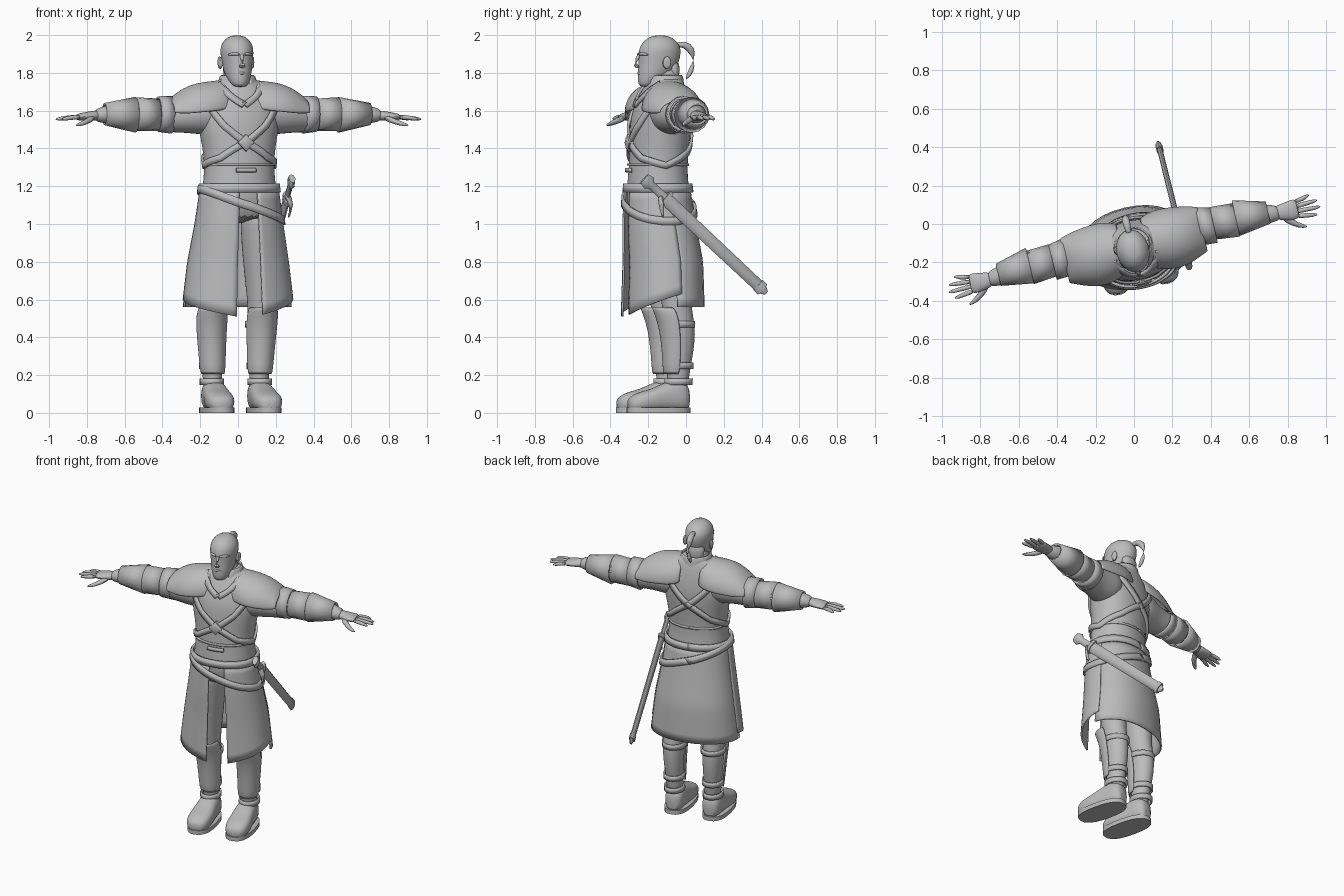
import bpy, bmesh
from math import sin, cos, radians, pi
from mathutils import Vector, Matrix

cube = bpy.data.objects.get("Cube")
if cube:
    bpy.data.objects.remove(cube)

clay = bpy.data.materials.new("grey_clay")
clay.use_nodes = True
GREY = (0.5, 0.5, 0.5, 1)
clay.diffuse_color = GREY
clay.node_tree.nodes["Principled BSDF"].inputs["Base Color"].default_value = GREY

# The figure stands turned a little about z
PLACE = Matrix.Translation((0, -.12, 0)) @ Matrix.Rotation(radians(13), 4, 'Z')
UNPLACE = PLACE.inverted()


def grid(name, rows, closed=True, caps=True, thick=0, sub=0):
    """Skin rows of points; thick turns an open sheet into a shell."""
    bm = bmesh.new()
    vs = [[bm.verts.new(p) for p in row] for row in rows]
    n = len(vs[0])
    for a, b in zip(vs, vs[1:]):
        for i in range(n if closed else n - 1):
            j = (i + 1) % n
            bm.faces.new((a[i], a[j], b[j], b[i]))
    if closed and caps:
        bm.faces.new(vs[0])
        bm.faces.new(vs[-1])
    bmesh.ops.recalc_face_normals(bm, faces=bm.faces)
    me = bpy.data.meshes.new(name)
    bm.to_mesh(me)
    bm.free()
    me.transform(PLACE)
    me.materials.append(clay)
    ob = bpy.data.objects.new(name, me)
    bpy.context.collection.objects.link(ob)
    if thick:
        mod = ob.modifiers.new("shell", 'SOLIDIFY')
        mod.thickness, mod.offset = thick, 0
    if sub:
        ob.modifiers.new("smooth", 'SUBSURF').levels = sub
        ob.modifiers["smooth"].render_levels = sub
    bpy.ops.object.select_all(action='DESELECT')
    ob.select_set(True)
    bpy.context.view_layer.objects.active = ob
    bpy.ops.object.shade_smooth_by_angle(angle=radians(45))
    return ob


def sq(v, p):
    return abs(v) ** p * (1 if v > 0 else -1)


def tube(name, rings, axis, side=1, arc=None, n=16, p=1.0, **kw):
    """Loft ellipses (t, u, v, ru, rv) along an axis; arc keeps part of the turn."""
    a0, a1 = arc or (0, 360)
    rows = []
    for t, u, v, ru, rv in rings:
        row = []
        for i in range(n + 1 if arc else n):
            a = radians(a0 + (a1 - a0) * i / n)
            q, r = u + ru * sq(cos(a), p), v + rv * sq(sin(a), p)
            x, y, z = {'x': (t, q, r), 'y': (q, t, r), 'z': (q, r, t)}[axis]
            row.append((x * side, y, z))
        rows.append(row)
    return grid(name, rows, closed=not arc, **kw)


def rod(name, pts, radii, side=1, n=10, **kw):
    """Loft along a free path; radii are (sideways, upwards)."""
    pts = [Vector(q) for q in pts]
    rows = []
    for i, c in enumerate(pts):
        d = (pts[min(i + 1, len(pts) - 1)] - pts[max(i - 1, 0)]).normalized()
        e = d.cross(Vector((0, 0, 1))).normalized()
        f = e.cross(d)
        row = [c + e * radii[i][0] * cos(k * 2 * pi / n) + f * radii[i][1] * sin(k * 2 * pi / n) for k in range(n)]
        rows.append([(q.x * side, q.y, q.z) for q in row])
    return grid(name, rows, **kw)


# Body outline: height, half width, half depth, depth centre
BODY = [(.5, .29, .2, 0), (.8, .255, .195, 0), (1, .222, .18, -.02), (1.18, .198, .162, -.03),
        (1.3, .182, .15, -.03), (1.42, .196, .155, -.02), (1.52, .218, .158, -.015),
        (1.6, .222, .15, -.01), (1.68, .19, .125, 0), (1.74, .13, .1, .01), (1.79, .075, .075, .015)]


def surf(deg, z, off=0):
    """Point on the body; 0 degrees is the front, positive to the left."""
    for lo, hi in zip(BODY, BODY[1:]):
        if z <= hi[0]:
            break
    t = (z - lo[0]) / (hi[0] - lo[0])
    rx, ry, cy = [lo[k] + (hi[k] - lo[k]) * t for k in (1, 2, 3)]
    a = radians(deg)
    return ((rx + off) * sq(sin(a), .92), cy - (ry + off) * sq(cos(a), .92), z)


def strap(name, keys, width, off=.008, steps=10):
    """Flat band wrapped on the body through (angle, height) keys."""
    path = []
    for a, b in zip(keys, keys[1:]):
        path += [Vector(a).lerp(Vector(b), k / steps) for k in range(steps)]
    path.append(Vector(keys[-1]))
    rows = []
    for i, q in enumerate(path):
        d = path[min(i + 1, len(path) - 1)] - path[max(i - 1, 0)]
        d = Vector((radians(d.x) * .18, d.y)).normalized() * width / 2
        da = d.y / radians(.18 * 1)
        rows.append([surf(q.x - da, q.y + d.x, off), surf(q.x + da, q.y - d.x, off)])
    return grid(name, rows, closed=False, thick=.014)


# Torso
heights = [z for z, *_ in BODY if z > .9]
grid("torso", [[surf(k * 11.25, z) for k in range(32)] for z in heights], sub=1)


# Skirt panels, parted at the front and both sides
def panel(name, a0, a1, hem0, hem1, off=.008):
    rows = []
    for i in range(13):
        row = []
        for k in range(17):
            t = k / 16
            z = 1.18 + (hem0 + (hem1 - hem0) * t - 1.18) * i / 12
            spread = i / 12
            row.append(surf(a0 + (a1 - a0) * t, z, off + .004 * spread))
        rows.append(row)
    grid(name, rows, closed=False, thick=.01)


panel("skirt_front_right", -98, -9, .6, .51)
panel("skirt_front_left", 15, 98, .52, .63)
panel("skirt_back", 92, 268, .56, .56, .003)

# Belts, crossed chest straps and buckles
strap("waist_belt", [(a, 1.19) for a in range(-180, 181, 60)], .045, .014)
strap("slung_belt", [(a, 1.1 - .085 * sin(radians(a))) for a in range(-180, 181, 20)], .042, .018, 3)
strap("waist_hem", [(a, 1.315) for a in range(-180, 181, 60)], .012, .003)
for s, label in ((1, "left"), (-1, "right")):
    strap(label + "_chest_strap", [(s * a, z) for a, z in
          ((55, 1.64), (28, 1.52), (0, 1.43), (-40, 1.35), (-90, 1.31), (-140, 1.38), (-180, 1.48), (-222, 1.64))], .035)
    strap(label + "_lapel", [(s * 60, 1.74), (s * 28, 1.7), (0, 1.63)], .03, .006)
grid("strap_buckle", [[(r * cos(k * pi / 2), y, 1.43 + r * sin(k * pi / 2)) for k in range(4)]
                      for r, y in ((.045, -.17), (.045, -.196), (.028, -.204))])
strap("belly_clasp", [(-14, 1.285), (14, 1.285)], .022, .012)

# Neck, collar and head
tube("neck", [(1.62, 0, .02, .09, .08), (1.74, -.005, .01, .076, .078), (1.84, -.01, .01, .07, .08)], 'z', sub=1)
tube("collar", [(1.66, 0, -.005, .135, .125), (1.73, 0, .005, .1, .1), (1.79, 0, .012, .09, .088)],
     'z', arc=(-65, 245), thick=.014, sub=1)
HX = -.01
tube("head", [(1.725, HX, -.09, .03, .03), (1.74, HX, -.083, .046, .05), (1.77, HX, -.06, .062, .077),
              (1.81, HX, -.035, .075, .1), (1.86, HX, -.022, .081, .11), (1.905, HX, -.018, .088, .116),
              (1.945, HX, -.015, .086, .108), (1.98, HX, -.015, .062, .078), (2.0, HX, -.015, .028, .035)],
     'z', n=20, sub=1)
rod("nose", [(HX, -.126, 1.9), (HX, -.144, 1.868), (HX, -.156, 1.842), (HX, -.128, 1.828)],
    [(.011, .01), (.013, .012), (.02, .014), (.016, .01)], sub=1)
rod("mouth", [(HX - .032, -.118, 1.795), (HX, -.139, 1.801), (HX + .032, -.118, 1.795)],
    [(.006, .005), (.008, .009), (.006, .005)], sub=1)
rod("chin_beard", [(HX, -.105, 1.785), (HX, -.122, 1.763), (HX, -.112, 1.732)],
    [(.028, .012), (.036, .02), (.026, .016)], sub=1)
for s, label in ((1, "left"), (-1, "right")):
    rod(label + "_brow", [(HX + s * .01, -.132, 1.897), (HX + s * .038, -.124, 1.903), (HX + s * .068, -.092, 1.895)],
        [(.007, .008), (.01, .009), (.006, .006)], sub=1)
    tube(label + "_ear", [(s * .075 + HX, -.005, 1.85, .02, .03), (s * .093 + HX, .004, 1.855, .024, .036),
                          (s * .098 + HX, .006, 1.857, .012, .022)], 'x', sub=1)
rod("ponytail", [(HX, .07, 1.945), (HX, .115, 1.955), (HX, .155, 1.925), (HX, .172, 1.87), (HX, .155, 1.81), (HX, .125, 1.765)],
    [(.016, .016), (.018, .018), (.026, .028), (.028, .03), (.02, .02), (.004, .004)], sub=1)
tube("nape_hair", [(1.74, HX, .06, .045, .02), (1.8, HX, .055, .06, .034), (1.87, HX, .045, .068, .045)], 'z', sub=1)

for s, label in ((1, "left_"), (-1, "right_")):
    # Arm, sleeve bands and shoulder cape
    tube(label + "arm", [(.08, 0, 1.59, .12, .12), (.2, 0, 1.585, .115, .115), (.28, 0, 1.58, .1, .098),
                         (.36, .015, 1.57, .088, .088), (.44, .03, 1.575, .076, .078), (.52, .035, 1.585, .074, .078),
                         (.58, .03, 1.585, .078, .08), (.66, .02, 1.582, .064, .06), (.74, .008, 1.578, .045, .042),
                         (.78, .005, 1.575, .04, .032)], 'x', s, sub=1)
    for name, x0, x1, r0, r1 in (("upper_cuff", .355, .43, .094, .088), ("elbow_guard", .43, .55, .08, .083),
                                 ("bracer", .55, .72, .089, .053)):
        tube(label + name, [(x0, .028, 1.578, r0, r0), (x1, .018, 1.582, r1, r1)], 'x', s, caps=False, thick=.012)
    tube(label + "shoulder_cape", [(.06, .01, 1.62, .125, .14), (.14, .005, 1.605, .155, .145), (.22, 0, 1.6, .155, .142),
                                   (.29, .005, 1.59, .14, .125), (.345, .01, 1.59, .12, .085), (.37, .01, 1.59, .112, .06)],
         'x', s, arc=(-3, 183), thick=.014, sub=1)

    # Hand
    tube(label + "palm", [(.75, .005, 1.575, .036, .03), (.8, .003, 1.572, .045, .026), (.85, .003, 1.568, .054, .021),
                          (.88, .005, 1.565, .053, .016)], 'x', s, sub=1)
    for name, y, tip in (("index", -.038, .97), ("middle", -.01, .995), ("ring", .018, .985), ("little", .045, .95)):
        rod(label + name + "_finger", [(.86, y * .9, 1.567), (.92, y * 1.1, 1.563), (tip - .02, y * 1.25, 1.557), (tip, y * 1.3, 1.554)],
            [(.014, .014), (.013, .013), (.011, .011), (.004, .004)], s, n=8, sub=1)
    rod(label + "thumb", [(.79, -.02, 1.565), (.83, -.06, 1.545), (.87, -.088, 1.53), (.905, -.1, 1.522)],
        [(.02, .018), (.018, .016), (.014, .013), (.005, .005)], s, n=8, sub=1)

    # Leg, boot cuffs and shin guard
    tube(label + "leg", [(.1, .125, .05, .05, .055), (.2, .128, .05, .052, .06), (.3, .13, .058, .06, .072),
                         (.42, .134, .062, .068, .084), (.52, .134, .05, .068, .08), (.58, .134, .04, .072, .08),
                         (.75, .125, .03, .085, .1), (1.0, .105, 0, .095, .11), (1.1, .09, -.02, .07, .1)], 'z', s, sub=1)
    tube(label + "shin_guard", [(.2, .128, .045, .062, .07), (.32, .132, .05, .069, .08), (.44, .136, .045, .077, .09),
                                (.52, .137, .03, .08, .1), (.56, .137, .01, .07, .1)], 'z', s, arc=(180, 360), thick=.012, sub=1)
    for name, z, r in (("ankle_cuff", .165, .06), ("calf_strap", .25, .064), ("knee_strap", .47, .073)):
        tube(label + name, [(z - .017, .13, .052, r, r + .012), (z + .017, .13, .053, r, r + .012)], 'z', s, caps=False, thick=.01)
    tube(label + "boot", [(.113, .125, .075, .035, .05), (.09, .125, .085, .058, .075), (.04, .125, .095, .066, .085),
                          (-.03, .126, .085, .068, .075), (-.09, .128, .068, .078, .06), (-.16, .13, .06, .078, .052),
                          (-.205, .13, .05, .06, .04), (-.222, .13, .045, .03, .025)], 'y', s, p=.75, sub=1)
    tube(label + "sole", [(z, .128, -.055, .082, .172) for z in (0, .028)], 'z', s, n=24, p=.8)

# Sheathed sword hung at the left hip
hilt = UNPLACE @ Vector((.285, -.215, 1.235))
tip = UNPLACE @ Vector((.125, .425, .635))


def sword_part(name, spans):
    rod(name, [hilt.lerp(tip, t) for t, *_ in spans], [r for _, *r in spans], n=8)


sword_part("sword_grip", [(-.01, .018, .03), (.03, .02, .04), (.05, .014, .022), (.17, .014, .024)])
sword_part("sword_guard", [(.16, .022, .048), (.185, .022, .048)])
sword_part("scabbard", [(.18, .016, .036), (.5, .015, .034), (.96, .014, .032), (1.0, .008, .012)])
sword_part("scabbard_tip", [(.93, .018, .037), (.97, .018, .037)])
rod("sword_hanger", [UNPLACE @ Vector(q) for q in ((.25, -.14, 1.17), (.29, -.13, 1.1), (.265, -.12, 1.03))],
    [(.012, .02), (.014, .022), (.008, .014)], sub=1)
